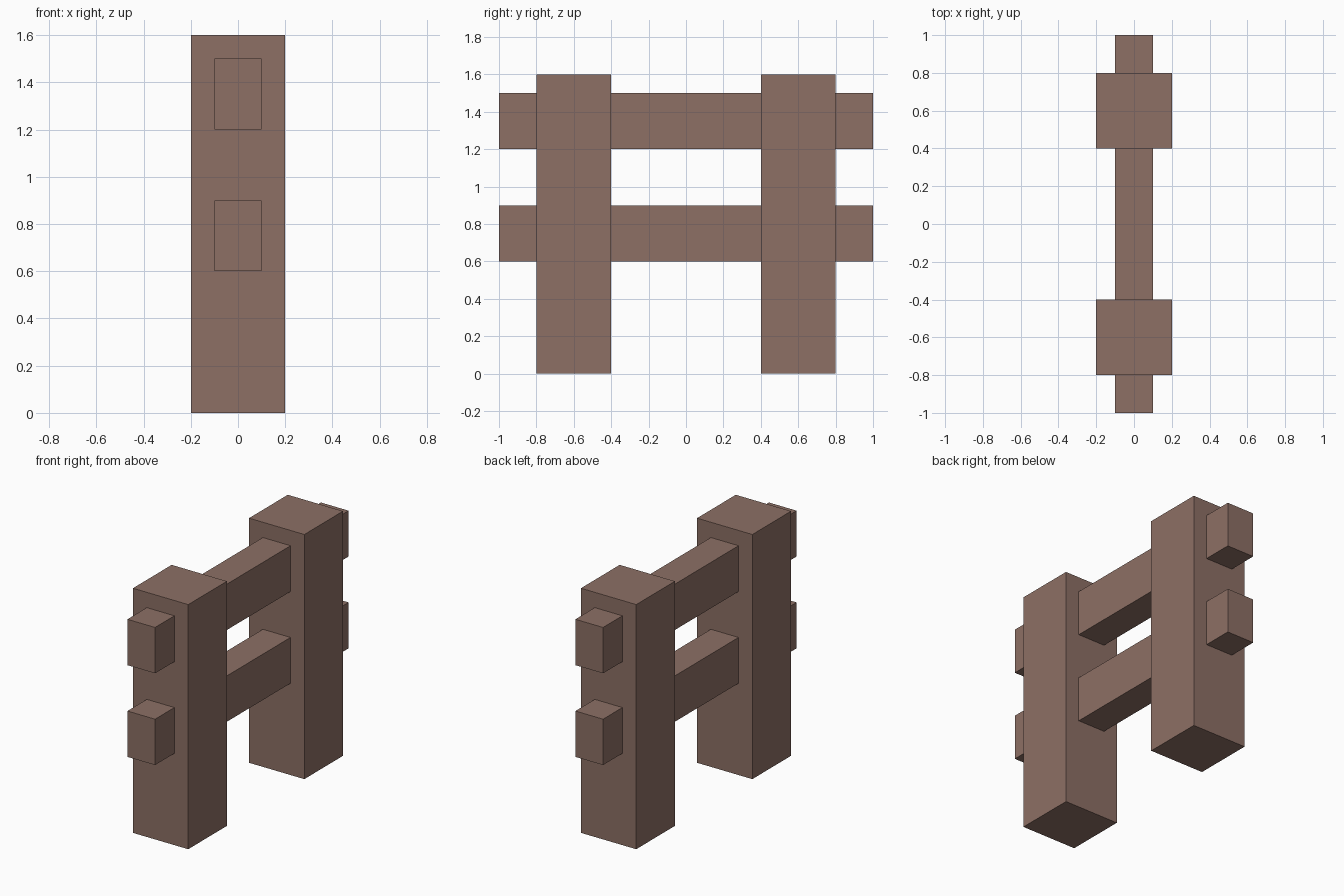
import bpy

cube = bpy.data.objects.get("Cube")
if cube:
    bpy.data.objects.remove(cube, do_unlink=True)

# Single brown wood material
wood = bpy.data.materials.new("brown_wood")
wood.use_nodes = True
color = (0.266, 0.16, 0.13, 1.0)
wood.diffuse_color = color
wood.node_tree.nodes["Principled BSDF"].inputs["Base Color"].default_value = color


def box(name, size, center):
    bpy.ops.mesh.primitive_cube_add(size=1, location=center)
    obj = bpy.context.object
    obj.name = name
    obj.scale = size
    bpy.ops.object.transform_apply(location=False, rotation=False, scale=True)
    obj.data.materials.append(wood)
    return obj


# Square upright posts
for name, y in (("front_post", -0.6), ("back_post", 0.6)):
    box(name, (0.4, 0.4, 1.6), (0, y, 0.8))

# Horizontal rails running through both posts
for name, z in (("lower_rail", 0.75), ("upper_rail", 1.35)):
    box(name, (0.2, 2.0, 0.3), (0, 0, z))
